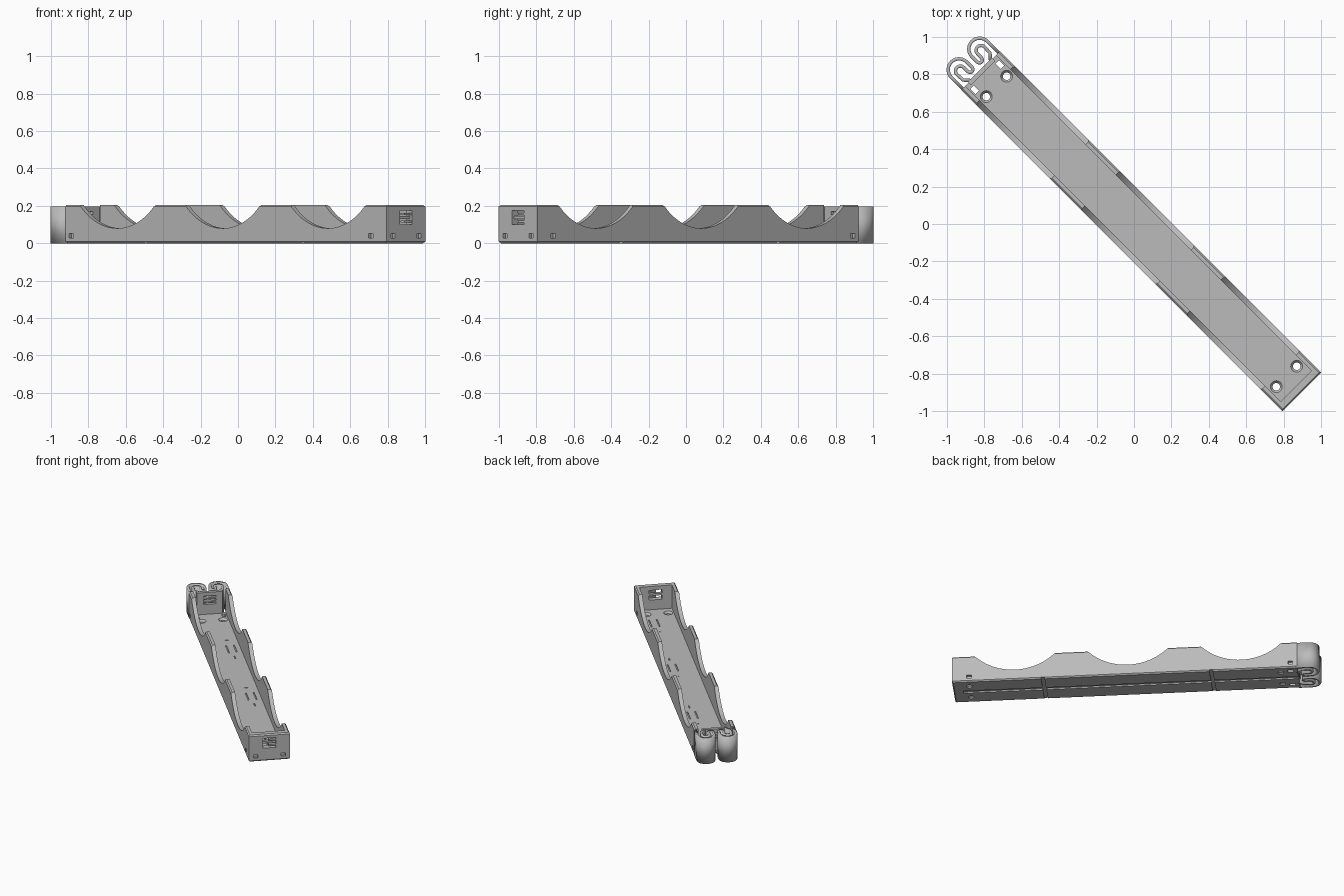
import bpy, bmesh, math
from mathutils import Matrix

if "Cube" in bpy.data.objects:
    bpy.data.objects.remove(bpy.data.objects["Cube"])

# Everything is built along local x, then turned to lie on the diagonal
TURN = Matrix.Rotation(-math.pi / 4, 4, 'Z')
L0, L1, W, H = -1.16, 1.27, 0.146, 0.205

plastic = bpy.data.materials.new("light_grey_plastic")
plastic.diffuse_color = (0.5, 0.5, 0.5, 1)
plastic.use_nodes = True
plastic.node_tree.nodes["Principled BSDF"].inputs["Base Color"].default_value = plastic.diffuse_color


def add(name, bm, cutter=False):
    bmesh.ops.recalc_face_normals(bm, faces=bm.faces)
    me = bpy.data.meshes.new(name)
    bm.to_mesh(me)
    bm.free()
    ob = bpy.data.objects.new(name, me)
    bpy.context.collection.objects.link(ob)
    ob.matrix_world = TURN
    if cutter:
        ob.hide_render = True
        ob.hide_viewport = True
    else:
        me.materials.append(plastic)
    return ob


def box(bm, x0, x1, y0, y1, z0, z1):
    m = Matrix.Translation(((x0 + x1) / 2, (y0 + y1) / 2, (z0 + z1) / 2)) @ \
        Matrix.Diagonal((x1 - x0, y1 - y0, z1 - z0, 1))
    return bmesh.ops.create_cube(bm, size=1, matrix=m)["verts"]


def cyl(bm, x, y, z, r1, r2, depth, seg, rot=Matrix()):
    bmesh.ops.create_cone(bm, cap_ends=True, segments=seg, radius1=r1, radius2=r2,
                          depth=depth, matrix=Matrix.Translation((x, y, z)) @ rot)


def cut(ob, cutter):
    m = ob.modifiers.new("cut", 'BOOLEAN')
    m.operation = 'DIFFERENCE'
    m.solver = 'EXACT'
    m.use_self = True
    m.object = cutter


def smooth(ob):
    bpy.ops.object.select_all(action='DESELECT')
    bpy.context.view_layer.objects.active = ob
    ob.select_set(True)
    bpy.ops.object.shade_smooth_by_angle(angle=math.radians(30))


# Tray: block with small chamfers along top and bottom edges
bm = bmesh.new()
box(bm, L0, L1, -W, W, 0, H)
flat = [e for e in bm.edges if abs(e.verts[0].co.z - e.verts[1].co.z) < 1e-5
        and min(v.co.x for v in e.verts) + max(v.co.x for v in e.verts) > 2 * L0 + 0.01]
bmesh.ops.bevel(bm, geom=flat, offset=0.009, segments=1, affect='EDGES')
tray = add("tray", bm)

# Inner pocket, open at the spring end
bm = bmesh.new()
box(bm, L0 - 0.1, 1.225, -0.116, 0.116, 0.025, 0.4)
cut(tray, add("pocket_cutter", bm, True))

# Three finger scallops through both side walls
bm = bmesh.new()
for x in (-0.767, 0.03, 0.825):
    cyl(bm, x, 0, 0.467, 0.387, 0.387, 1, 96, Matrix.Rotation(math.pi / 2, 4, 'X'))
cut(tray, add("scallop_cutter", bm, True))

# Screw holes with countersinks
bm = bmesh.new()
for x in (-1.04, 1.153):
    for s in (-1, 1):
        cyl(bm, x, s * 0.077, 0, 0.02, 0.02, 0.2, 24)
cut(tray, add("screw_hole_cutter", bm, True))
bm = bmesh.new()
for x in (-1.04, 1.153):
    for s in (-1, 1):
        cyl(bm, x, s * 0.077, 0.02, 0.02, 0.036, 0.02, 24)
cut(tray, add("countersink_cutter", bm, True))

# Wire holes, floor slits and contact window
bm = bmesh.new()
for s in (-1, 1):
    for x in (-1.114, 1.149):
        box(bm, x - 0.016, x + 0.016, s * 0.148 - 0.02, s * 0.148 + 0.02, 0.028, 0.052)
    box(bm, 1.25, 1.3, s * 0.099 - 0.016, s * 0.099 + 0.016, 0.028, 0.052)
    box(bm, -1.13, -1.09, s * 0.095 - 0.013, s * 0.095 + 0.013, -0.1, 0.1)
box(bm, 1.2, 1.3, -0.046, 0.046, 0.1, 0.175)
cut(tray, add("hole_cutter", bm, True))

# Wire channels on the underside
bm = bmesh.new()
box(bm, L0 - 0.1, 1.2, -0.014, 0.014, -0.1, 0.01)
cut(tray, add("long_channel_cutter", bm, True))
bm = bmesh.new()
for x in (-0.555, 0.63):
    box(bm, x - 0.012, x + 0.012, -0.3, 0.3, -0.1, 0.0098)
cut(tray, add("cross_channel_cutter", bm, True))

# Shallow polarity marks in the floor
bm = bmesh.new()
for x in (-0.55, 0.25, 1.0):
    for s in (-1, 1):
        box(bm, x - 0.06, x + 0.06, 0.05 + s * 0.028 - 0.004, 0.05 + s * 0.028 + 0.004, 0.018, 0.05)
    box(bm, x - 0.15, x - 0.145, 0.03, 0.07, 0.018, 0.05)
    if x < 0.9:
        box(bm, x + 0.12, x + 0.16, 0.046, 0.054, 0.018, 0.05)
cut(tray, add("mark_cutter", bm, True))
smooth(tray)

# Bars across the window that hold the metal contact
bm = bmesh.new()
box(bm, 1.23, 1.255, -0.047, 0.047, 0.13, 0.145)
box(bm, 1.235, 1.265, -0.005, 0.047, 0.112, 0.123)
box(bm, 1.235, 1.265, -0.005, 0.047, 0.152, 0.163)
add("window_bars", bm)

# Sliding contact wall with slots
bm = bmesh.new()
box(bm, -1.165, -1.14, -0.092, 0.092, 0.028, 0.197)
contact = add("contact_wall", bm)
bm = bmesh.new()
for z in (0.105, 0.13, 0.155):
    box(bm, -1.2, -1.1, -0.045, 0.045, z, z + 0.014)
cut(contact, add("contact_slot_cutter", bm, True))


def arc(cx, cy, r, a0, a1, n=20):
    return [(cx + r * math.cos(math.radians(a0 + (a1 - a0) * i / n)),
             cy + r * math.sin(math.radians(a0 + (a1 - a0) * i / n))) for i in range(n + 1)]


# Folded springs: a tall thin ribbon for each side
path = [(-1.15, 0.136)] + arc(-1.245, 0.078, 0.058, 90, 270)
path += arc(-1.205, 0.036, 0.016, -90, 90, 12)
path += arc(-1.235, 0.078, 0.026, 270, 90, 16) + [(-1.19, 0.102), (-1.155, 0.07)]
for s, side in ((1, "right"), (-1, "left")):
    bm = bmesh.new()
    low = [bm.verts.new((x, s * y, 0)) for x, y in path]
    top = [bm.verts.new((x, s * y, 0.197)) for x, y in path]
    for i in range(len(path) - 1):
        bm.faces.new((low[i], low[i + 1], top[i + 1], top[i]))
    spring = add("spring_" + side, bm)
    sol = spring.modifiers.new("thickness", 'SOLIDIFY')
    sol.thickness = 0.018
    sol.offset = 0
    smooth(spring)
